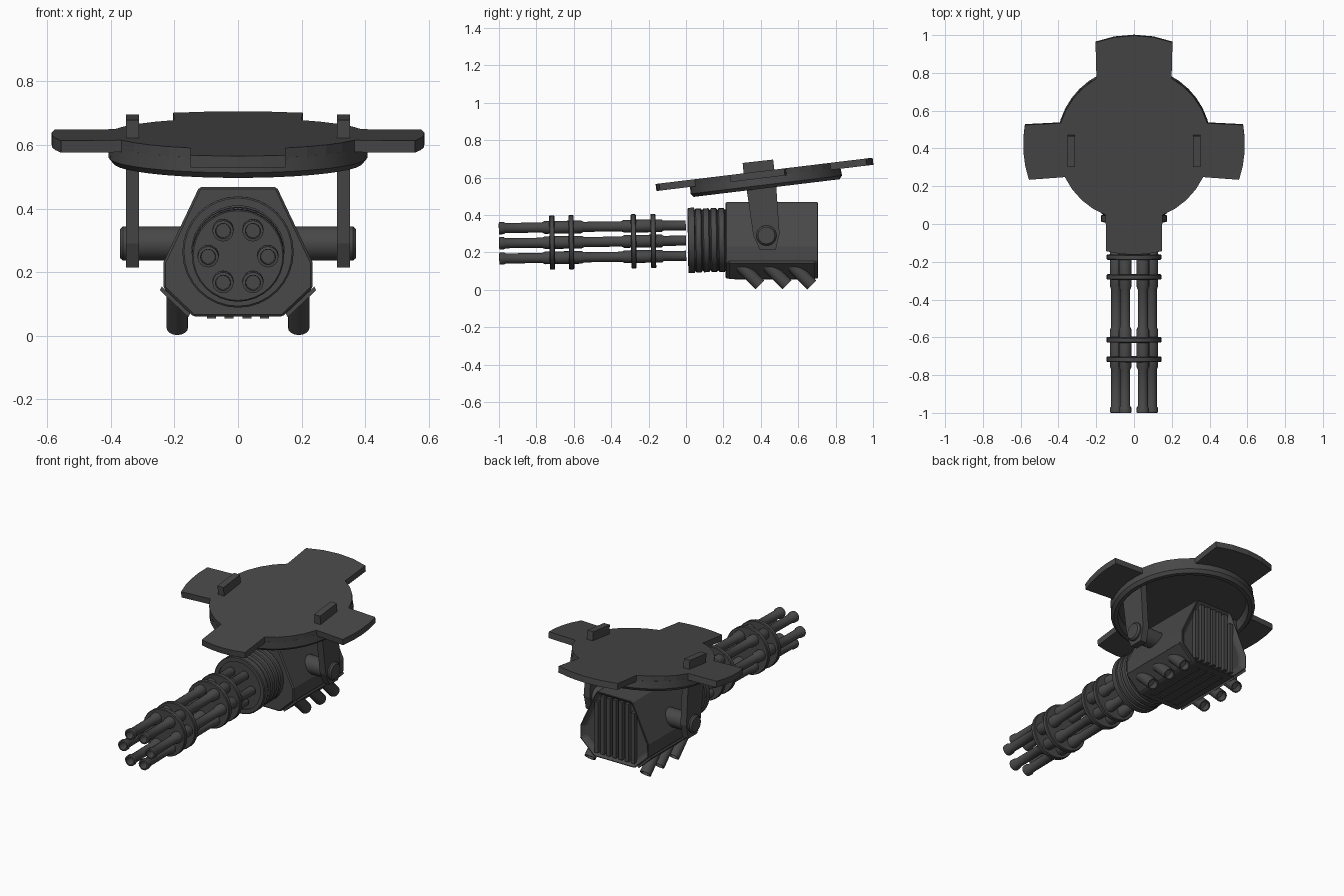
import bpy, bmesh
from math import sin, cos, radians, pi
from mathutils import Matrix, Vector

if "Cube" in bpy.data.objects:
    bpy.data.objects.remove(bpy.data.objects["Cube"])

mat = bpy.data.materials.new("dark_metal")
mat.diffuse_color = (0.065, 0.065, 0.065, 1)
mat.use_nodes = True
mat.node_tree.nodes["Principled BSDF"].inputs["Base Color"].default_value = mat.diffuse_color


def finish(name, bm, M=Matrix(), bevel=0, smooth=False):
    bmesh.ops.remove_doubles(bm, verts=bm.verts, dist=1e-5)
    bmesh.ops.transform(bm, matrix=M, verts=bm.verts)
    bmesh.ops.recalc_face_normals(bm, faces=bm.faces)
    me = bpy.data.meshes.new(name)
    bm.to_mesh(me)
    bm.free()
    me.materials.append(mat)
    ob = bpy.data.objects.new(name, me)
    bpy.context.collection.objects.link(ob)
    if bevel:
        mod = ob.modifiers.new("bevel", 'BEVEL')
        mod.width, mod.segments = bevel, 1
    if smooth:
        bpy.ops.object.select_all(action='DESELECT')
        ob.select_set(True)
        bpy.context.view_layer.objects.active = ob
        bpy.ops.object.shade_smooth_by_angle(angle=radians(35))
    return ob


def lathe(name, profile, M, seg=24, loop=False):
    """Spin (radius, height) points about local z."""
    bm = bmesh.new()
    rings = [[bm.verts.new((r * cos(2 * pi * i / seg), r * sin(2 * pi * i / seg), h))
              for i in range(seg)] for r, h in profile]
    if loop:
        rings.append(rings[0])
    for a, b in zip(rings, rings[1:]):
        for i in range(seg):
            j = (i + 1) % seg
            bm.faces.new((a[i], a[j], b[j], b[i]))
    return finish(name, bm, M, smooth=True)


def prism_bm(pts, place, a, b):
    """Extrude a 2D outline from a to b; place maps (u, v, depth) to xyz."""
    bm = bmesh.new()
    lo = [bm.verts.new(place(u, v, a)) for u, v in pts]
    hi = [bm.verts.new(place(u, v, b)) for u, v in pts]
    caps = bm.faces.new(lo), bm.faces.new(hi)
    n = len(pts)
    for i in range(n):
        bm.faces.new((lo[i], lo[(i + 1) % n], hi[(i + 1) % n], hi[i]))
    bmesh.ops.recalc_face_normals(bm, faces=bm.faces)
    return bm, caps


def along_x(u, v, d): return (d, u, v)
def along_y(u, v, d): return (u, d, v)
def along_z(u, v, d): return (u, v, d)


def box(name, x0, x1, y0, y1, z0, z1):
    bm, _ = prism_bm([(x0, z0), (x1, z0), (x1, z1), (x0, z1)], along_y, y0, y1)
    return finish(name, bm)


# Gun body with a recessed rear grille
half = [(0.14, 0.06), (0.235, 0.15), (0.235, 0.23), (0.122, 0.468)]
hexagon = half + [(-x, z) for x, z in reversed(half)]
bm, caps = prism_bm(hexagon, along_y, 0.21, 0.71)
bmesh.ops.inset_region(bm, faces=[caps[1]], thickness=0.03, depth=0)
bmesh.ops.translate(bm, verts=caps[1].verts, vec=(0, -0.03, 0))
finish("gun_body", bm, bevel=0.007)
for i in range(-3, 4):
    x = i * 0.042
    top = min(0.445, 0.468 - (abs(x) - 0.122) * 2.1 - 0.06)
    box("rear_grille_bar", x - 0.012, x + 0.012, 0.67, 0.705, 0.085, top)
for x in (-0.083, -0.028, 0.028, 0.083):
    box("belly_slat", x - 0.014, x + 0.014, 0.26, 0.66, 0.054, 0.07)

# Frame of the barrel cluster: local z points forward, drooping slightly
gun = Matrix.Translation((0, 0, 0.263)) @ Matrix.Rotation(radians(90.86), 4, 'X')

# Ribbed collar
profile = [(0, -0.23), (0.16, -0.23)]
for k in range(4):
    h = -0.21 + k * 0.041
    profile += [(0.162, h), (0.171, h + 0.006), (0.171, h + 0.033), (0.162, h + 0.039)]
profile += [(0.175, -0.046), (0.175, -0.014), (0.17, -0.01), (0.146, -0.01), (0.146, -0.018), (0, -0.018)]
lathe("collar", profile, gun, 32)

# Six barrels with sleeves and flared muzzles
barrel = [(0, 0), (0.027, 0), (0.027, 0.12), (0.034, 0.13), (0.034, 0.33), (0.027, 0.345),
          (0.027, 0.545), (0.034, 0.56), (0.034, 0.755), (0.027, 0.77), (0.027, 0.965),
          (0.033, 0.975), (0.033, 0.998), (0.024, 1.0), (0.022, 0.93), (0, 0.93)]
for k in range(6):
    a = k * pi / 3
    lathe("barrel", barrel, gun @ Matrix.Translation((0.094 * cos(a), 0.094 * sin(a), 0)), 16)

# Clamp discs
for h in (0.175, 0.28, 0.613, 0.716):
    d = 0.014
    lathe("clamp_disc", [(0, h - d), (0.141, h - d), (0.145, h - d + 0.004), (0.145, h + d - 0.004),
                         (0.141, h + d), (0, h + d)], gun, 32)

# Axle
lathe("axle", [(0, -0.372), (0.045, -0.372), (0.054, -0.362), (0.054, 0.362), (0.045, 0.372), (0, 0.372)],
      Matrix.Translation((0, 0.43, 0.29)) @ Matrix.Rotation(pi / 2, 4, 'Y'), 24)

arm = [(0.395, 0.214), (0.48, 0.214), (0.5, 0.3), (0.482, 0.56), (0.475, 0.62), (0.466, 0.696),
       (0.303, 0.678), (0.31, 0.6), (0.325, 0.53), (0.36, 0.29)]
guard = [(0.24, 0.155), (0.15, 0.07), (0.156, 0.058), (0.246, 0.143)]
for s in (-1, 1):
    # Hanger arms and lower side guards
    bm, _ = prism_bm(arm, along_x, s * 0.312, s * 0.353)
    finish("hanger_arm", bm)
    bm, _ = prism_bm([(s * x, z) for x, z in guard], along_y, 0.23, 0.69)
    finish("side_guard", bm)
    # Exhaust pipes
    for y in (0.395, 0.54, 0.672):
        rot = Vector((0, 1, -1)).to_track_quat('Z', 'Y').to_matrix().to_4x4()
        lathe("exhaust_pipe", [(0, -0.19), (0.034, -0.19), (0.034, 0), (0.027, 0), (0.027, -0.04), (0, -0.04)],
              Matrix.Translation((s * 0.191, y, 0.026)) @ rot, 16)

# Tilted mounting plate with four tabs
tilt = Matrix.Translation((0, 0.42, 0.636)) @ Matrix.Rotation(radians(6.9), 4, 'X')


def arc(r, a0, a1, n):
    return [(r * cos(radians(a0 + (a1 - a0) * i / n)), r * sin(radians(a0 + (a1 - a0) * i / n)))
            for i in range(n + 1)]


tabs = [(-25.3, 16.4, -18.6, 10.3, 0.587), (60.6, 119.4, 69.5, 110.5, 0.582),
        (163.6, 205.3, 169.7, 198.6, 0.587), (248.3, 291.7, 255.3, 284.7, 0.587)]
outline = []
for k, (i0, i1, o0, o1, r) in enumerate(tabs):
    outline += arc(r, o0, o1, 4)
    nxt = tabs[(k + 1) % 4][0] + (360 if k == 3 else 0)
    outline += arc(0.405, i1, nxt, 4)
bm, _ = prism_bm(outline, along_z, -0.038, 0)
finish("mounting_plate", bm, tilt)

# Rim under the plate
lathe("plate_rim", [(0.405, -0.03), (0.408, -0.075), (0.392, -0.093), (0.37, -0.093), (0.36, -0.03)],
      tilt, 40, loop=True)
